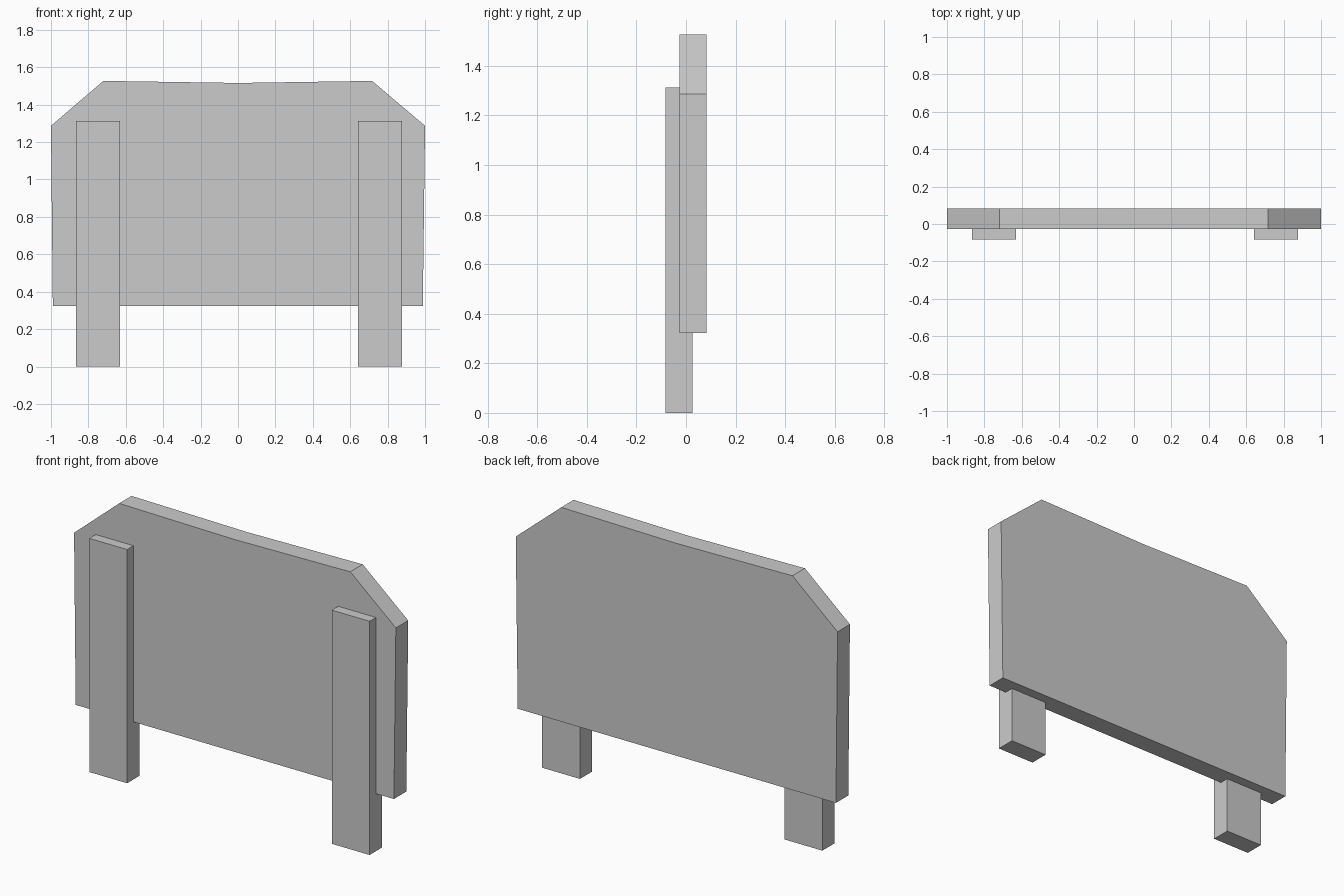
import bpy, bmesh

if "Cube" in bpy.data.objects:
    bpy.data.objects.remove(bpy.data.objects["Cube"])


def extrude_profile(name, points, y0, y1):
    """Solid made by extruding an x/z outline from y0 to y1."""
    mesh = bpy.data.meshes.new(name)
    bm = bmesh.new()
    face = bm.faces.new([bm.verts.new((x, y0, z)) for x, z in points])
    result = bmesh.ops.extrude_face_region(bm, geom=[face], use_keep_orig=True)
    moved = [v for v in result["geom"] if isinstance(v, bmesh.types.BMVert)]
    bmesh.ops.translate(bm, verts=moved, vec=(0, y1 - y0, 0))
    bmesh.ops.recalc_face_normals(bm, faces=bm.faces)
    bm.to_mesh(mesh)
    bm.free()
    obj = bpy.data.objects.new(name, mesh)
    bpy.context.collection.objects.link(obj)
    return obj


# Sign board with clipped upper corners and a slightly dipped top edge
board = [(-0.99, 0.323), (0.988, 0.323), (1.0, 1.287), (0.717, 1.527),
         (0.0, 1.516), (-0.72, 1.527), (-1.0, 1.287)]
extrude_profile("board", board, -0.027, 0.083)

# Two posts set into the front of the board
for name, x0, x1 in (("left_post", -0.866, -0.631), ("right_post", 0.641, 0.876)):
    extrude_profile(name, [(x0, 0), (x1, 0), (x1, 1.313), (x0, 1.313)], -0.083, 0.026)
